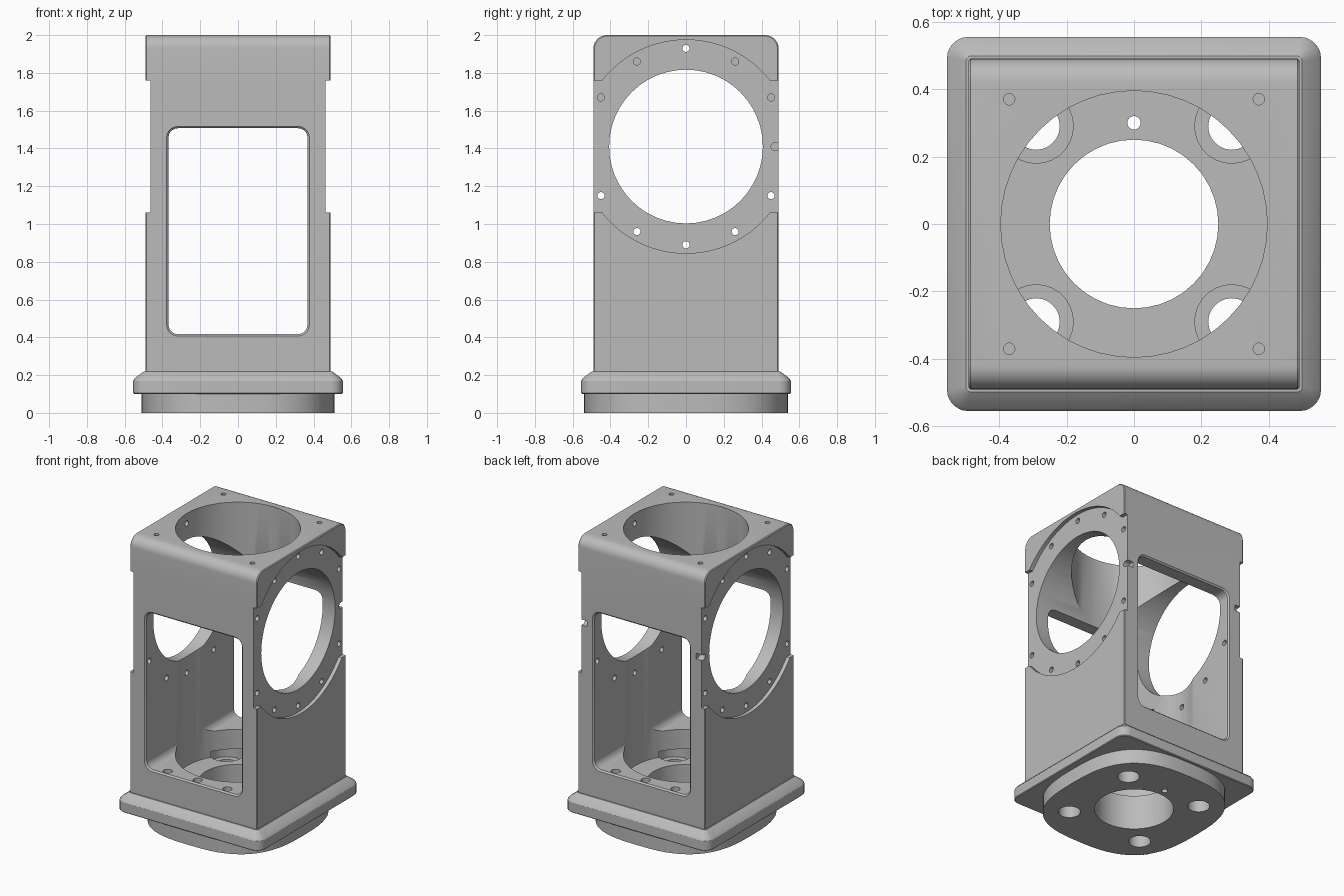
import bpy, bmesh, math

if "Cube" in bpy.data.objects:
    bpy.data.objects.remove(bpy.data.objects["Cube"], do_unlink=True)

metal = bpy.data.materials.new("grey_metal")
metal.use_nodes = True
GREY = (0.5, 0.5, 0.5, 1.0)
metal.diffuse_color = GREY
for node in metal.node_tree.nodes:
    if node.type == "BSDF_PRINCIPLED":
        node.inputs["Base Color"].default_value = GREY

# Axis mappings from profile (u, v) and distance t to 3D
AXES = {"x": lambda u, v, t: (t, u, v),
        "y": lambda u, v, t: (u, t, v),
        "z": lambda u, v, t: (u, v, t)}


def loft(name, axis, rings):
    """Closed solid through (distance, outline) rings along an axis."""
    bm = bmesh.new()
    loops = [[bm.verts.new(AXES[axis](u, v, t)) for u, v in pts] for t, pts in rings]
    for a, b in zip(loops, loops[1:]):
        for i in range(len(a)):
            j = (i + 1) % len(a)
            bm.faces.new((a[i], a[j], b[j], b[i]))
    bm.faces.new(loops[0])
    bm.faces.new(loops[-1])
    bmesh.ops.recalc_face_normals(bm, faces=bm.faces)
    mesh = bpy.data.meshes.new(name)
    bm.to_mesh(mesh)
    bm.free()
    mesh.materials.append(metal)
    obj = bpy.data.objects.new(name, mesh)
    bpy.context.collection.objects.link(obj)
    return obj


def arc(cu, cv, r, start, end, n):
    return [(cu + r * math.cos(start + (end - start) * i / n),
             cv + r * math.sin(start + (end - start) * i / n)) for i in range(n + 1)]


def circle(cu, cv, r, n=40):
    return arc(cu, cv, r, 0, 2 * math.pi, n)[:-1]


def rounded_rect(w, h, r, cv=0.0, n=5):
    pts = []
    for k, (su, sv) in enumerate(((1, 1), (-1, 1), (-1, -1), (1, -1))):
        a = k * math.pi / 2
        pts += arc(su * (w - r), cv + sv * (h - r), r, a, a + math.pi / 2, n)
    return pts


def cut(targets, axis, rings):
    """Subtract a lofted cutter from each target."""
    cutter = loft("cutter", axis, rings)
    cutter.hide_render = True
    for obj in targets:
        mod = obj.modifiers.new("cut", "BOOLEAN")
        mod.operation = "DIFFERENCE"
        mod.solver = "EXACT"
        mod.object = cutter
        bpy.context.view_layer.objects.active = obj
        bpy.ops.object.modifier_apply(modifier=mod.name)
    bpy.data.objects.remove(cutter, do_unlink=True)


def drill(targets, axis, u, v, r, lo, hi, n=40):
    cut(targets, axis, [(lo, circle(u, v, r, n)), (hi, circle(u, v, r, n))])


# Housing: tall block with its two top edges rounded
W = 0.49
side = [(-W, 0.22), (W, 0.22)]
side += arc(W - 0.07, 1.93, 0.07, 0, math.pi / 2, 8)
side += arc(0.07 - W, 1.93, 0.07, math.pi / 2, math.pi, 8)
inset = [(u * 0.99, v if v < 0.3 else v - 0.005) for u, v in side]
housing = loft("housing", "x", [(-W, inset), (-W + 0.006, side), (W - 0.006, side), (W, inset)])

# Flange with a sloped upper edge
flange = loft("base_flange", "z", [
    (z, rounded_rect(h, h, r)) for z, h, r in
    ((0.1, 0.55, 0.06), (0.105, 0.555, 0.065), (0.17, 0.555, 0.065),
     (0.185, 0.545, 0.055), (0.22, 0.498, 0.015))])

# Foot: softly bulging square
def soft(c):
    return math.copysign(abs(c) ** (2 / 2.8), c)


outline = [(0.51 * soft(u), 0.54 * soft(v)) for u, v in circle(0, 0, 1, 64)]
foot = loft("foot", "z", [(0, outline), (0.1, outline)])
base = [housing, flange, foot]

# Front-to-back window with chamfered rims
def window(grow):
    return rounded_rect(0.368 + grow, 0.545 + grow, 0.05 + grow, 0.962)


cut([housing], "y", [(-0.5, window(0.02)), (-0.48, window(0)), (0.48, window(0)), (0.5, window(0.02))])

# Vertical bore and cross bore
drill([housing], "z", 0, 0, 0.395, 0.24, 2.1, 48)
drill([housing], "x", 0, 1.41, 0.407, -0.6, 0.6, 48)

# Round side recesses that run out through the edges
a = math.asin(0.35 / 0.565)
recess = [(0.6, 1.76)] + arc(0, 1.41, 0.565, a, math.pi - a, 28) + [(-0.6, 1.76), (-0.6, 1.06)]
recess += arc(0, 1.41, 0.565, math.pi + a, 2 * math.pi - a, 28) + [(0.6, 1.06)]
slot = arc(0.47, 1.41, 0.02, math.pi / 2, 1.5 * math.pi, 8) + [(0.6, 1.39), (0.6, 1.43)]
for s in (-1, 1):
    cut([housing], "x", [(s * 0.464, recess), (s * 0.6, recess)])
    cut([housing], "x", [(s * 0.42, slot), (s * 0.6, slot)])
    # Bolt circle
    for k in range(12):
        if k % 6:
            t = k * math.pi / 6
            drill([housing], "x", 0.52 * math.cos(t), 1.41 + 0.52 * math.sin(t),
                  0.019, s * 0.355, s * 0.6, 14)
    # Sill holes
    for u in (-0.23, 0, 0.23):
        drill([housing], "z", u, s * 0.445, 0.03, 0.33, 0.5, 16)
    # Top screw holes and base bolt holes with counterbores
    for t in (-1, 1):
        drill([housing], "z", s * 0.37, t * 0.37, 0.017, 1.92, 2.1, 14)
        drill(base, "z", s * 0.29, t * 0.29, 0.07, -0.1, 0.26, 24)
        drill([housing, flange], "z", s * 0.29, t * 0.29, 0.11, 0.17, 0.28, 28)

# Central base opening and locating hole
drill(base, "z", 0, 0, 0.25, -0.1, 0.3, 40)
drill(base, "z", 0, 0.3, 0.02, -0.1, 0.3, 14)

# Smooth curved walls, keep edges sharp
bpy.ops.object.select_all(action="DESELECT")
for obj in base:
    obj.select_set(True)
bpy.context.view_layer.objects.active = housing
bpy.ops.object.shade_smooth_by_angle(angle=math.radians(30))
